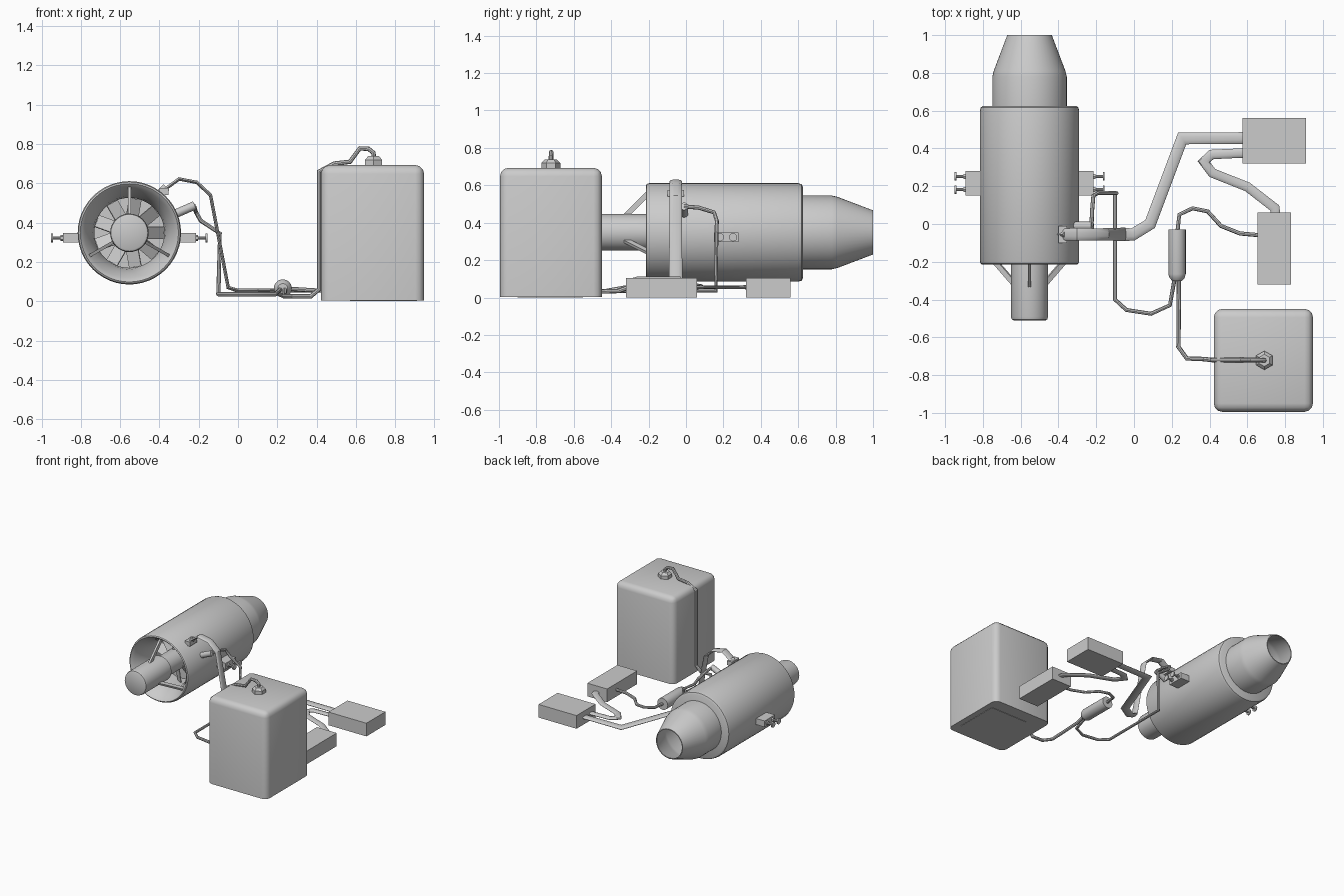
import bpy, bmesh, math
from mathutils import Vector, Matrix

if "Cube" in bpy.data.objects:
    bpy.data.objects.remove(bpy.data.objects["Cube"])

CX, CZ = -0.553, 0.348          # engine axis


def finish(name, bm, smooth=True):
    bmesh.ops.recalc_face_normals(bm, faces=bm.faces)
    me = bpy.data.meshes.new(name)
    bm.to_mesh(me)
    bm.free()
    ob = bpy.data.objects.new(name, me)
    bpy.context.collection.objects.link(ob)
    if smooth:
        bpy.ops.object.select_all(action='DESELECT')
        ob.select_set(True)
        bpy.context.view_layer.objects.active = ob
        bpy.ops.object.shade_smooth_by_angle(angle=math.radians(35))
    return ob


def lathe(name, profile, cx=CX, cz=CZ, n=48):
    """Spin (radius, y) points around a y-axis line."""
    bm = bmesh.new()
    vs = [bm.verts.new((cx + r, y, cz)) for r, y in profile]
    es = [bm.edges.new(p) for p in zip(vs, vs[1:])]
    bmesh.ops.spin(bm, geom=vs + es, cent=(cx, 0, cz), axis=(0, 1, 0),
                   angle=math.tau, steps=n)
    bmesh.ops.remove_doubles(bm, verts=bm.verts, dist=1e-4)
    return finish(name, bm)


def box(name, lo, hi):
    bm = bmesh.new()
    lo, hi = Vector(lo), Vector(hi)
    bmesh.ops.create_cube(bm, size=1, matrix=Matrix.Translation((lo + hi) / 2)
                          @ Matrix.Diagonal((*(hi - lo), 1)))
    return finish(name, bm, False)


def rod(name, a, b, r, n=16, r2=None):
    bm = bmesh.new()
    a, b = Vector(a), Vector(b)
    m = Matrix.Translation((a + b) / 2) @ (b - a).to_track_quat('Z', 'Y').to_matrix().to_4x4()
    bmesh.ops.create_cone(bm, cap_ends=True, segments=n, radius1=r, radius2=r2 or r,
                          depth=(b - a).length, matrix=m)
    return finish(name, bm)


def tube(name, pts, r):
    """Round hose with sharp kinks."""
    cu = bpy.data.curves.new(name, 'CURVE')
    cu.dimensions = '3D'
    cu.bevel_depth, cu.bevel_resolution, cu.use_fill_caps = r, 2, True
    sp = cu.splines.new('POLY')
    sp.points.add(len(pts) - 1)
    for p, co in zip(sp.points, pts):
        p.co = (*co, 1)
    tmp = bpy.data.objects.new(name + "_path", cu)
    bpy.context.collection.objects.link(tmp)
    bpy.context.view_layer.update()
    me = bpy.data.meshes.new_from_object(tmp.evaluated_get(bpy.context.evaluated_depsgraph_get()))
    bpy.data.objects.remove(tmp)
    bm = bmesh.new()
    bm.from_mesh(me)
    finish(name, bm)


def ribbon(name, pts, w, t, n=10):
    """Flat cable: elliptical section kept level sideways, mitred at bends."""
    pts = [Vector(p) for p in pts]
    bm, rings = bmesh.new(), []
    for i, p in enumerate(pts):
        d0 = (p - pts[i - 1]).normalized() if i else (pts[1] - p).normalized()
        d1 = (pts[i + 1] - p).normalized() if i < len(pts) - 1 else d0
        tan = (d0 + d1).normalized()
        side = Vector((-tan.y, tan.x, 0)).normalized()
        up = tan.cross(side)
        k = 1 / max(0.6, tan.dot(d0))
        rings.append([bm.verts.new(p + side * w * k * math.cos(a) + up * t * k * math.sin(a))
                      for a in (math.tau * j / n for j in range(n))])
    for a, b in zip(rings, rings[1:]):
        for j in range(n):
            bm.faces.new((a[j], a[(j + 1) % n], b[(j + 1) % n], b[j]))
    bm.faces.new(rings[0])
    bm.faces.new(rings[-1])
    finish(name, bm)


# Engine casing with bellmouth inlet, and hollow exhaust nozzle
lathe("engine_casing", [(0, .07), (.178, .07), (.178, -.05), (.186, -.1), (.205, -.15),
                        (.228, -.19), (.242, -.208), (.25, -.215), (.258, -.21), (.263, -.198),
                        (.263, .6), (.258, .618), (.245, .625), (0, .625)])
lathe("exhaust_nozzle", [(0, .61), (.197, .61), (.197, .78), (.19, .81), (.118, 1),
                         (.111, 1), (.182, .81), (.188, .78), (.188, .64), (0, .64)])

# Starter motor, its struts and the compressor blades
lathe("starter_motor", [(0, -.51), (.085, -.51), (.094, -.505), (.098, -.49),
                        (.098, -.19), (.08, -.17), (.08, .07), (0, .07)], n=32)
for i in range(3):
    bm = bmesh.new()
    prof = [(.08, -.35), (.235, -.195), (.235, -.155), (.08, -.31)]
    sides = [[bm.verts.new((r, y, s)) for r, y in prof] for s in (-.008, .008)]
    for f in sides:
        bm.faces.new(f)
    for j in range(4):
        k = (j + 1) % 4
        bm.faces.new((sides[0][j], sides[0][k], sides[1][k], sides[1][j]))
    bm.transform(Matrix.Translation((CX, 0, CZ))
                 @ Matrix.Rotation(-math.pi / 2 - i * math.tau / 3, 4, 'Y'))
    finish(f"starter_strut_{i + 1}", bm, False)

for i in range(9):
    bm = bmesh.new()
    bmesh.ops.create_cube(bm, size=1, matrix=Matrix.Translation((CX, 0, CZ))
                          @ Matrix.Rotation(i * math.tau / 9, 4, 'Y')
                          @ Matrix.Translation((.123, .01, 0))
                          @ Matrix.Rotation(math.radians(35), 4, 'X')
                          @ Matrix.Diagonal((.106, .006, .075, 1)))
    finish(f"compressor_blade_{i + 1}", bm, False)

# Terminal blocks on both sides of the casing
for s, side in ((-1, "left"), (1, "right")):
    x = lambda d: CX + s * d
    box(f"terminal_block_{side}", (min(x(.24), x(.338)), .15, .298),
        (max(x(.24), x(.338)), .28, .347))
    for j, y in enumerate((.182, .252)):
        rod(f"terminal_post_{side}_{j}", (x(.33), y, .322), (x(.395), y, .322), .008, 10)
        rod(f"terminal_nut_{side}_{j}", (x(.338), y, .322), (x(.35), y, .322), .015, 6)
        rod(f"terminal_head_{side}_{j}", (x(.388), y, .322), (x(.398), y, .322), .022, 12)

# Fuel tank: chamfered uprights and top, flat bottom
bm = bmesh.new()
bmesh.ops.create_cube(bm, size=1, matrix=Matrix.Translation((.685, -.722, .348))
                      @ Matrix.Diagonal((.525, .545, .69, 1)))
edges = [e for e in bm.edges if max(v.co.z for v in e.verts) > .5]
bmesh.ops.bevel(bm, geom=edges, offset=.045, segments=3, profile=.5, affect='EDGES')
finish("fuel_tank", bm)
box("tank_foot", (.57, -.9, 0), (.9, -.55, .01))
rod("tank_cap", (.69, -.722, .685), (.69, -.722, .72), .05, 6)
rod("tank_cap_top", (.69, -.722, .72), (.69, -.722, .738), .05, 6, .032)

# Inline filter and the hoses that meet it
lathe("fuel_filter", [(0, -.03), (.046, -.03), (.046, -.265), (.04, -.285),
                      (.025, -.302), (0, -.302)], .228, .065, 24)
tube("tank_hose", [(.69, -.722, .72), (.69, -.722, .755), (.665, -.72, .775), (.62, -.72, .778),
                   (.57, -.72, .71), (.49, -.72, .7), (.412, -.72, .66), (.412, -.72, .06),
                   (.37, -.715, .025), (.28, -.712, .025), (.235, -.65, .025),
                   (.238, -.36, .035), (.238, -.29, .06)], .012)
tube("engine_hose", [(.215, -.29, .06), (.19, -.43, .035), (.09, -.475, .035), (-.04, -.455, .035),
                     (-.1, -.4, .035), (-.1, .16, .035), (-.092, .163, .345), (-.19, .165, .41),
                     (-.215, .15, .455), (-.222, .07, .48), (-.225, -.01, .487)], .011)
tube("filter_wire", [(.23, -.04, .065), (.24, .05, .065), (.31, .083, .06), (.39, .067, .055),
                     (.46, -.01, .055), (.56, -.05, .055), (.67, -.06, .055)], .011)
rod("fuel_fitting", (-.33, -.01, .44), (-.22, -.01, .488), .022, 12)

# Control box, battery box and flat cables
box("control_box", (.575, .32, 0), (.91, .56, .105))
box("battery_box", (.655, -.32, 0), (.83, .06, .105))
ribbon("engine_cable", [(-.385, -.055, .56), (-.3, -.055, .622), (-.21, -.055, .605),
                        (-.14, -.055, .54), (-.05, -.055, .07), (-.005, -.055, .055),
                        (.085, 0, .055), (.255, .453, .055), (.6, .455, .055)], .031, .009)
ribbon("battery_cable", [(.6, .377, .055), (.41, .368, .055), (.37, .33, .055), (.415, .27, .055),
                         (.6, .197, .055), (.745, .085, .055), (.75, .05, .055)], .025, .009)
rod("cable_socket", (-.4, -.055, .545), (-.365, -.055, .58), .02, 4)
box("cable_plug", (-.4, -.1, .54), (-.355, -.01, .575))
